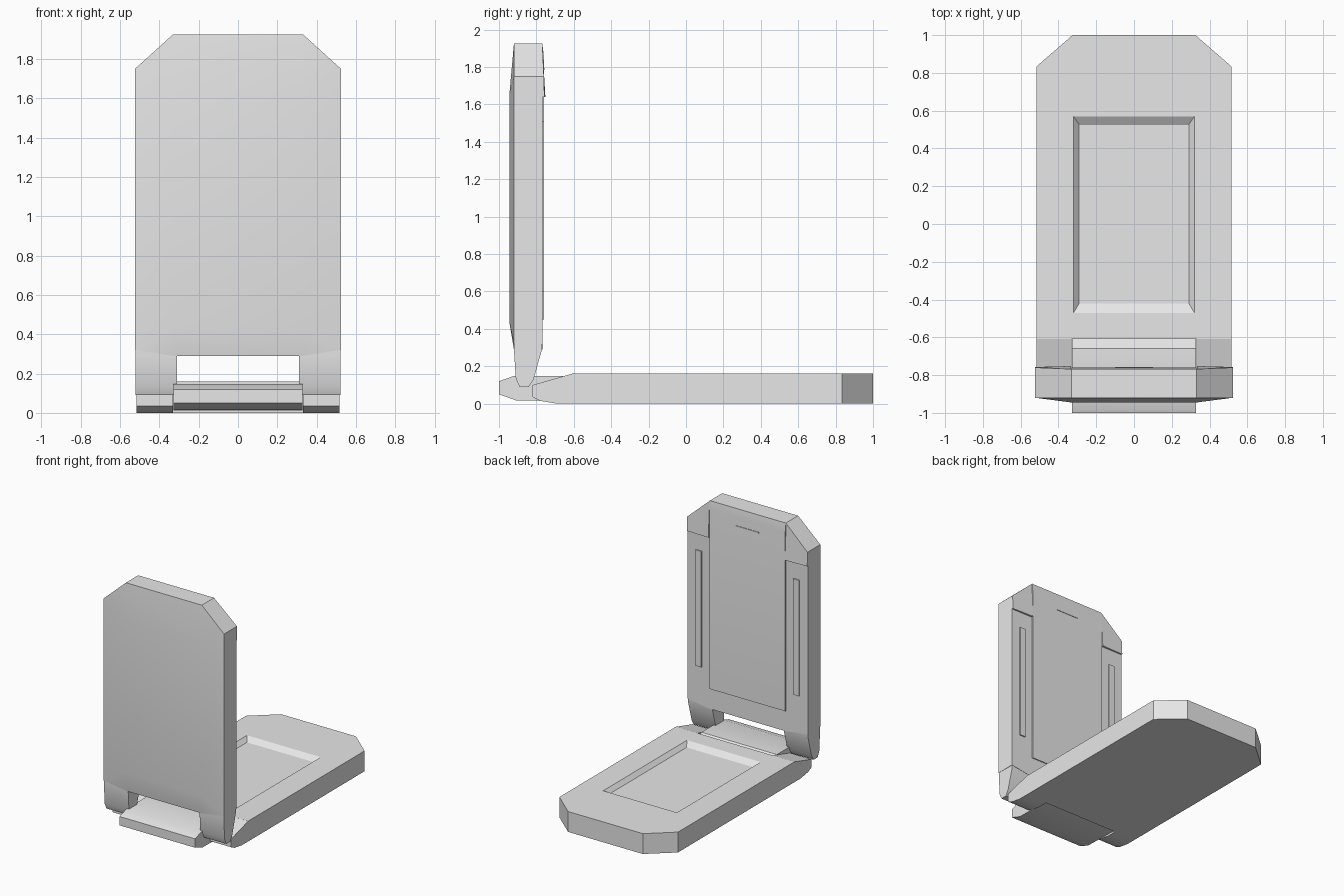
import bpy, bmesh, math

if "Cube" in bpy.data.objects:
    bpy.data.objects.remove(bpy.data.objects["Cube"], do_unlink=True)

grey = bpy.data.materials.new("light grey")
grey.use_nodes = True
grey.diffuse_color = (0.8, 0.8, 0.8, 1)
grey.node_tree.nodes["Principled BSDF"].inputs["Base Color"].default_value = (0.8, 0.8, 0.8, 1)


def loft(name, rings, smooth=True):
    """Closed solid through rings of equal point count."""
    bm = bmesh.new()
    loops = [[bm.verts.new(p) for p in ring] for ring in rings]
    n = len(loops[0])
    for a, b in zip(loops, loops[1:]):
        for i in range(n):
            j = (i + 1) % n
            bm.faces.new((a[i], a[j], b[j], b[i]))
    bm.faces.new(loops[0][::-1])
    bm.faces.new(loops[-1])
    bmesh.ops.remove_doubles(bm, verts=bm.verts, dist=1e-4)
    bmesh.ops.recalc_face_normals(bm, faces=bm.faces)
    mesh = bpy.data.meshes.new(name)
    bm.to_mesh(mesh)
    bm.free()
    obj = bpy.data.objects.new(name, mesh)
    bpy.context.collection.objects.link(obj)
    mesh.materials.append(grey)
    bpy.ops.object.select_all(action='DESELECT')
    obj.select_set(True)
    bpy.context.view_layer.objects.active = obj
    if smooth:
        bpy.ops.object.shade_smooth_by_angle(angle=math.radians(30))
    return obj


def side_extrude(name, profile, x0, x1):
    """Extrude a (y, z) profile along x."""
    return loft(name, [[(x, y, z) for y, z in profile] for x in (x0, x1)])


def plate(name, x0, x1, z0, z1, y0, y1):
    """Thin block standing on the inner face of the lid."""
    ring = [(x0, z0), (x1, z0), (x1, z1), (x0, z1)]
    return loft(name, [[(x, y, z) for x, z in ring] for y in (y0, y1)])


# Lower half: chamfered slab with a sunken keypad panel
outline = [(-0.515, -0.61), (0.515, -0.61), (0.515, 0.835), (0.325, 1.0),
           (-0.325, 1.0), (-0.515, 0.835)]
base = loft("lower_body", [[(x, y, z) for x, y in outline] for z in (0, 0.16)], False)


def rect(x, y0, y1, z):
    return [(-x, y0, z), (x, y0, z), (x, y1, z), (-x, y1, z)]


cutter = loft("keypad_cutter", [rect(0.29, -0.42, 0.525, 0.13),
                                rect(0.32, -0.47, 0.57, 0.16),
                                rect(0.32, -0.47, 0.57, 0.30)], False)
cutter.hide_render = True
bpy.context.view_layer.objects.active = base
cut = base.modifiers.new("keypad_recess", 'BOOLEAN')
cut.operation = 'DIFFERENCE'
cut.solver = 'EXACT'
cut.object = cutter
bpy.ops.object.modifier_apply(modifier=cut.name)
bpy.data.objects.remove(cutter, do_unlink=True)

# Hinge: central barrel on the lower half
side_extrude("hinge_barrel", [(-0.605, 0.10), (-0.66, 0.148), (-0.92, 0.148), (-1.0, 0.12),
                              (-1.0, 0.05), (-0.91, 0.018), (-0.605, 0.012)], -0.328, 0.328)

# Hinge side pieces, on both halves
base_knuckle = [(-0.608, 0.16), (-0.82, 0.10), (-0.82, 0.035), (-0.78, 0.015),
                (-0.69, 0.0), (-0.608, 0.0)]
lid_knuckle = [(-0.92, 0.33), (-0.92, 0.29), (-0.91, 0.135), (-0.89, 0.09), (-0.84, 0.09),
               (-0.815, 0.13), (-0.77, 0.29), (-0.77, 0.33)]
for side, s in (("left", 1), ("right", -1)):
    side_extrude("lower_knuckle_" + side, base_knuckle, 0.33 * s, 0.515 * s)
    side_extrude("lid_knuckle_" + side, lid_knuckle, 0.31 * s, 0.521 * s)

# Lid: chamfered shell with a domed front
half = [(0.33, 0.29), (0.523, 0.32), (0.523, 1.75), (0.33, 1.925)]
inner = [(0.33, 0.44), (0.33, 0.44), (0.33, 1.645), (0.33, 1.645)]


def lid_ring(pts, y):
    return [(x, y, z) for x, z in pts] + [(-x, y, z) for x, z in reversed(pts)]


loft("lid_body", [lid_ring(inner, -0.945), lid_ring(half, -0.92), lid_ring(half, -0.768)])

# Screen panel, easing back at its top edge
side_extrude("screen_panel", [(-0.77, 0.45), (-0.76, 0.45), (-0.76, 1.86),
                              (-0.768, 1.922), (-0.77, 1.922)], -0.33, 0.33)
plate("earpiece_slot", -0.10, 0.10, 1.785, 1.795, -0.761, -0.756)

# Raised corner pieces and side strips beside the screen
corner = [(0.333, 1.64), (0.523, 1.64), (0.523, 1.75), (0.333, 1.922)]
depth = [-0.752, -0.757, -0.760, -0.768]
for side, s in (("left", 1), ("right", -1)):
    loft("corner_piece_" + side, [[(x * s, -0.77, z) for x, z in corner],
                                  [(x * s, y, z) for (x, z), y in zip(corner, depth)]])
    plate("side_strip_" + side, 0.40 * s, 0.45 * s, 0.60, 1.51, -0.77, -0.759)
